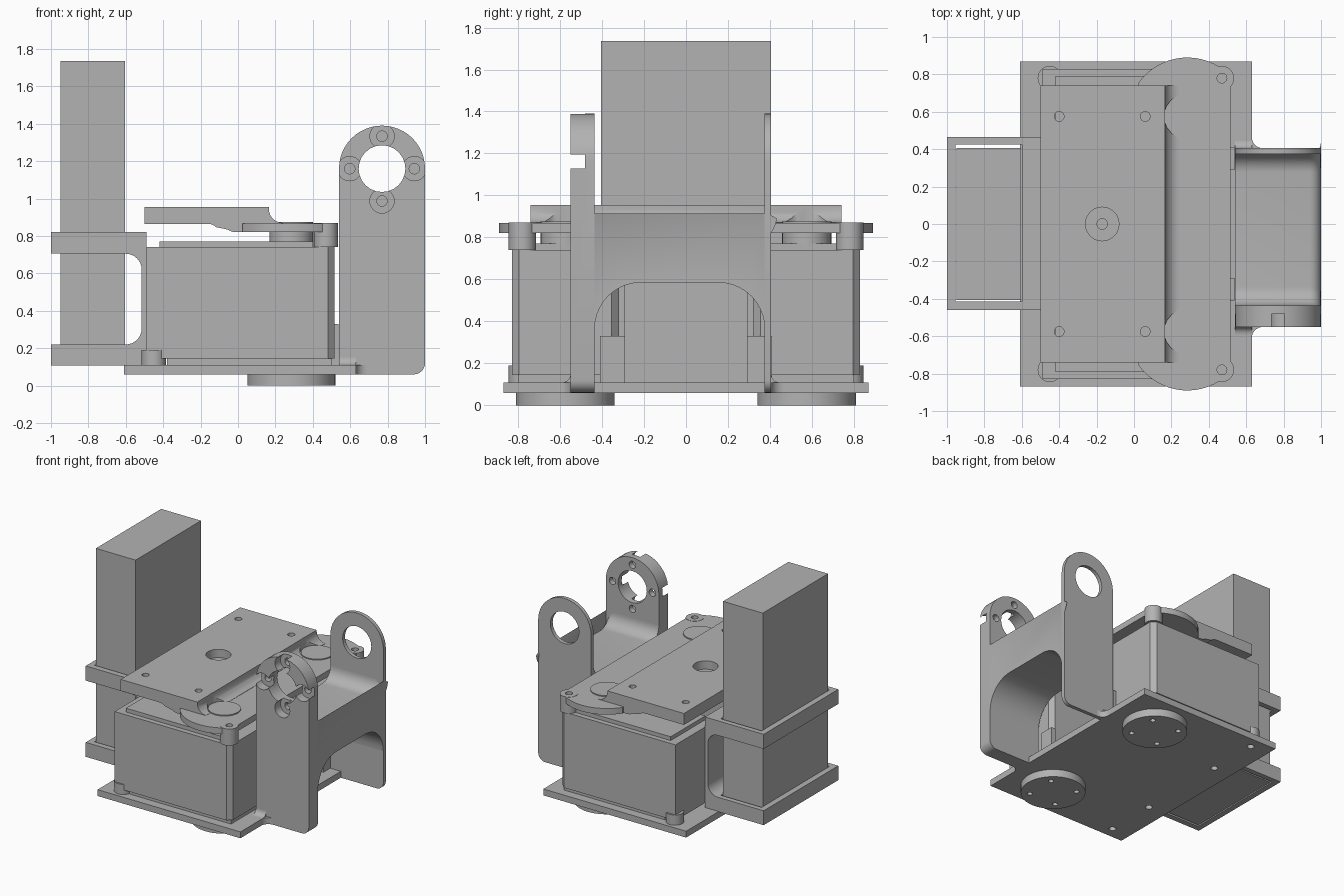
import bpy, bmesh
from math import sin, cos, radians
from mathutils import Vector

if "Cube" in bpy.data.objects:
    bpy.data.objects.remove(bpy.data.objects["Cube"], do_unlink=True)

GREY = bpy.data.materials.new("plain_grey")
GREY.use_nodes = True
GREY.diffuse_color = (0.45, 0.45, 0.45, 1)
GREY.node_tree.nodes["Principled BSDF"].inputs["Base Color"].default_value = (0.45, 0.45, 0.45, 1)


def arc(cx, cy, r, a0, a1, n=10):
    steps = [radians(a0 + (a1 - a0) * i / n) for i in range(n + 1)]
    return [(cx + r * cos(a), cy + r * sin(a)) for a in steps]


def prism(name, pts, axis, lo, hi):
    """Extrude a 2D outline along an axis: x takes (y,z), y takes (x,z), z takes (x,y)."""
    place = {"x": lambda p, t: (t, p[0], p[1]),
             "y": lambda p, t: (p[0], t, p[1]),
             "z": lambda p, t: (p[0], p[1], t)}[axis]
    bm = bmesh.new()
    face = bm.faces.new([bm.verts.new(place(p, lo)) for p in pts])
    grown = bmesh.ops.extrude_face_region(bm, geom=[face])["geom"]
    shift = Vector(place((0, 0), hi - lo))
    bmesh.ops.translate(bm, vec=shift, verts=[v for v in grown if isinstance(v, bmesh.types.BMVert)])
    bmesh.ops.recalc_face_normals(bm, faces=bm.faces)
    mesh = bpy.data.meshes.new(name)
    bm.to_mesh(mesh)
    bm.free()
    mesh.materials.append(GREY)
    ob = bpy.data.objects.new(name, mesh)
    bpy.context.collection.objects.link(ob)
    return ob


def box(name, x0, x1, y0, y1, z0, z1):
    return prism(name, [(x0, y0), (x1, y0), (x1, y1), (x0, y1)], "z", z0, z1)


def cyl(name, c, r, lo, hi, axis="z", n=32):
    return prism(name, arc(c[0], c[1], r, 0, 360, n)[:-1], axis, lo, hi)


def cut(ob, *cutters):
    bpy.context.view_layer.objects.active = ob
    for c in cutters:
        c.hide_render = True
        m = ob.modifiers.new("cut", "BOOLEAN")
        m.operation, m.solver, m.object = "DIFFERENCE", "EXACT", c
        bpy.ops.object.modifier_apply(modifier=m.name)
        bpy.data.objects.remove(c, do_unlink=True)


def hole(c, r, lo, hi, axis="z"):
    return cyl("cutter", c, r, lo, hi, axis, 24)


# Base plate with screw holes
base = box("base_plate", -0.61, 0.63, -0.87, 0.87, 0.06, 0.11)
cut(base, *[hole((-0.45, y), 0.026, 0, 0.2) for y in (-0.78, -0.37, 0.37, 0.78)])

# Paired servos with their horns, posts and cover pieces
AXLE = 0.285
for s, side in ((1, "back"), (-1, "front")):
    def ys(a, b):
        return sorted((s * a, s * b))
    cy = s * 0.575
    foot = cyl(side + "_foot_disc", (AXLE, cy), 0.235, 0, 0.06, n=48)
    cut(foot, *[hole((AXLE + i * 0.12, cy + j * 0.12), 0.02, -0.1, 0.05)
                for i in (-1, 1) for j in (-1, 1)])
    y0, y1 = ys(0.32, 0.83)
    outline = [(-0.49, y0), (0.48, y0), (0.515, y0 + 0.035),
               (0.515, y1 - 0.035), (0.48, y1), (-0.49, y1)]
    prism(side + "_servo_body", outline, "z", 0.145, 0.74)
    box(side + "_servo_lid", -0.42, 0.4, y0 + 0.04, y1 - 0.04, 0.74, 0.77)
    box(side + "_servo_underside", -0.38, 0.5, y0 + 0.03, y1 - 0.03, 0.11, 0.145)
    cyl(side + "_bearing", (AXLE, cy), 0.19, 0.11, 0.145)
    cyl(side + "_horn", (AXLE, cy), 0.117, 0.76, 0.876)
    box(side + "_cable_boss", 0.5, 0.538, *ys(0.29, 0.41), 0.11, 0.33)
    box(side + "_end_tab", -0.515, -0.48, *ys(0.29, 0.4), 0.11, 0.74)
    low = cyl(side + "_lower_post", (-0.45, s * 0.78), 0.065, 0.108, 0.19)
    cut(low, hole((-0.45, s * 0.78), 0.026, 0, 0.3))
    high = cyl(side + "_upper_post", (0.47, s * 0.78), 0.065, 0.74, 0.87)
    cut(high, hole((0.47, s * 0.78), 0.026, 0.7, 0.9))

# Round-ended horn pad joining both servos
pad_pts = ([(0.515, -0.78)] + arc(AXLE, -0.57, 0.32, -44, -145, 16)
           + arc(AXLE, 0.57, 0.32, 145, 44, 16) + [(0.515, 0.78)])
pad = prism("horn_pad", pad_pts, "z", 0.82, 0.868)
cut(pad, *[hole((0.47, y), 0.026, 0.7, 1) for y in (-0.78, 0.78)])

# Top plate, with curved steps above and below
plate_pts = ([(-0.5, 0.865), (-0.22, 0.865)] + arc(-0.16, 0.805, 0.06, 90, 45, 4)
             + arc(-0.01, 0.9, 0.08, -125, -90, 4) + [(0.24, 0.82), (0.24, 0.869)]
             + arc(0.24, 0.945, 0.075, -90, -180, 8) + [(0.165, 0.955), (-0.5, 0.955)])
plate = prism("top_plate", plate_pts, "y", -0.74, 0.74)
cut(plate, hole((-0.17, 0), 0.09, 0.89, 1), hole((-0.17, 0), 0.028, 0.8, 1),
    *[hole((x, y), 0.026, 0.8, 1) for x in (-0.4, 0.06) for y in (-0.575, 0.575)],
    *[hole((AXLE, y), 0.123, 0.8, 1) for y in (-0.575, 0.575)])

# Battery and its C-shaped holder
box("battery", -0.95, -0.605, -0.405, 0.405, 0.112, 1.735)
holder_pts = ([(-1, 0.107), (-0.49, 0.107), (-0.49, 0.82), (-1, 0.82), (-1, 0.705)]
              + arc(-0.6, 0.62, 0.085, 90, 0, 8) + arc(-0.6, 0.305, 0.085, 0, -90, 8) + [(-1, 0.22)])
holder = prism("battery_holder", holder_pts, "y", -0.46, 0.465)
cut(holder, box("cutter", -0.955, -0.6, -0.415, 0.425, 0, 1))

# Upright arms with round eyes
PIVOT = (0.77, 1.16)
arm_pts = ([(0.54, 0.06)] + arc(0.94, 0.12, 0.06, -90, 0, 6)
           + arc(*PIVOT, 0.23, 0, 180, 24))
back_arm = prism("back_arm", arm_pts, "y", 0.375, 0.405)
cut(back_arm, hole(PIVOT, 0.125, 0.2, 0.6, "y"))
front_arm = prism("front_arm", arm_pts, "y", -0.55, -0.435)
cut(front_arm, hole(PIVOT, 0.125, -0.7, -0.3, "y"))
for dx, dz in ((1, 0), (-1, 0), (0, 1), (0, -1)):
    spot = (PIVOT[0] + 0.173 * dx, PIVOT[1] + 0.173 * dz)
    cut(front_arm, hole(spot, 0.065, -0.7, -0.48, "y"), hole(spot, 0.028, -0.7, -0.3, "y"))

# Saddle-shaped bridge between the arms, arched below
bridge_pts = ([(-0.45, 0.35)] + arc(-0.215, 0.365, 0.22, 180, 90)
              + arc(0.155, 0.365, 0.22, 90, 0) + [(0.39, 0.35), (0.39, 0.915)]
              + arc(0.275, 0.915, 0.1, 0, -90) + arc(-0.335, 0.915, 0.1, -90, -180)
              + [(-0.45, 0.915)])
bridge = prism("bridge", bridge_pts, "x", 0.54, 0.999)
bm = bmesh.new()
bm.from_mesh(bridge.data)
rim = [e for e in bm.edges if all(v.co.x > 0.99 and v.co.z > 0.8 and -0.44 < v.co.y < 0.38
                                  for v in e.verts)]
bmesh.ops.bevel(bm, geom=rim, offset=0.06, offset_type="OFFSET", segments=6, profile=0.5, affect="EDGES")
bm.to_mesh(bridge.data)
bm.free()

# Fillets where the arms meet the base plate
for s, y, side in ((1, 0.405, "back"), (-1, -0.55, "front")):
    web = [(0.6, y), (0.69, y)] + [(px, y + s * (py + 0.06)) for px, py in
                                   arc(0.69, 0, 0.06, 270, 180, 8)] + [(0.6, y + s * 0.06)]
    prism(side + "_corner_web", web, "z", 0.06, 0.11)
    cove = [(y, 0.105), (y, 0.15)] + [(y + s * (0.04 + py), pz) for py, pz in
                                      arc(0, 0.15, 0.04, 180, 270, 6)] + [(y + s * 0.04, 0.105)]
    prism(side + "_arm_cove", cove, "x", 0.54, 0.63)

# Smooth curved faces, keep hard edges
bpy.ops.object.select_all(action="DESELECT")
for ob in bpy.context.scene.objects:
    if ob.type == "MESH" and GREY.name in ob.data.materials:
        ob.select_set(True)
        bpy.context.view_layer.objects.active = ob
bpy.ops.object.shade_smooth_by_angle(angle=radians(30))
